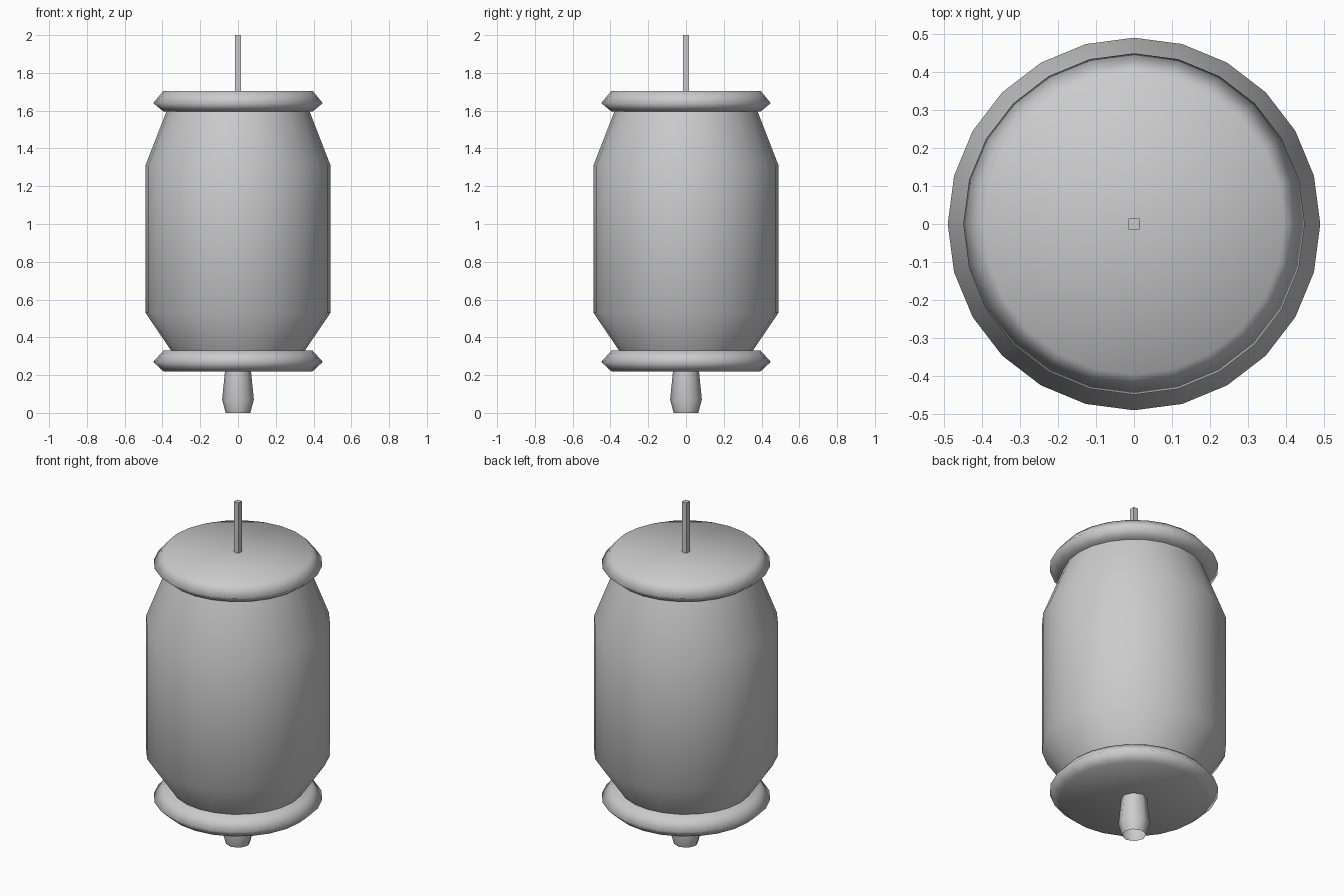
import bpy, bmesh, math

if "Cube" in bpy.data.objects:
    bpy.data.objects.remove(bpy.data.objects["Cube"], do_unlink=True)

grey = bpy.data.materials.new("plain_grey")
grey.use_nodes = True
colour = (0.6, 0.6, 0.6, 1)
grey.diffuse_color = colour
grey.node_tree.nodes["Principled BSDF"].inputs["Base Color"].default_value = colour


def turned(name, profile, sides, smooth=True, turn=0):
    """Spin a bottom-to-top (radius, z) profile about the z axis; radius 0 is a pole."""
    bm = bmesh.new()
    rings = []
    for r, z in profile:
        if r == 0:
            rings.append([bm.verts.new((0, 0, z))] * sides)
        else:
            angles = [turn + math.tau * i / sides for i in range(sides)]
            rings.append([bm.verts.new((r * math.cos(a), r * math.sin(a), z)) for a in angles])
    for low, high in zip(rings, rings[1:]):
        for i in range(sides):
            j = (i + 1) % sides
            corners = list(dict.fromkeys((low[i], low[j], high[j], high[i])))
            bm.faces.new(corners).smooth = smooth
    mesh = bpy.data.meshes.new(name)
    bm.to_mesh(mesh)
    bm.free()
    mesh.materials.append(grey)
    obj = bpy.data.objects.new(name, mesh)
    bpy.context.collection.objects.link(obj)
    return obj


# Barrel body with tapered shoulders
turned("body", [(0.32, 0.28), (0.49, 0.53), (0.49, 1.31), (0.362, 1.64)], 24)

# Matching end caps with a pointed rim
for name, base, rim, top in (("bottom_cap", 0.22, 0.27, 0.33), ("top_cap", 1.595, 1.64, 1.705)):
    turned(name, [(0, base), (0.395, base), (0.449, rim), (0.395, top), (0, top)], 24)

# Hollow spout below, open at the bottom
turned("spout", [(0.065, 0), (0.084, 0.07), (0.068, 0.23)], 8)

# Square hanging rod
r = 0.015 * math.sqrt(2)
turned("rod", [(r, 1.69), (r, 2.0), (0, 2.0)], 4, smooth=False, turn=math.pi / 4)
